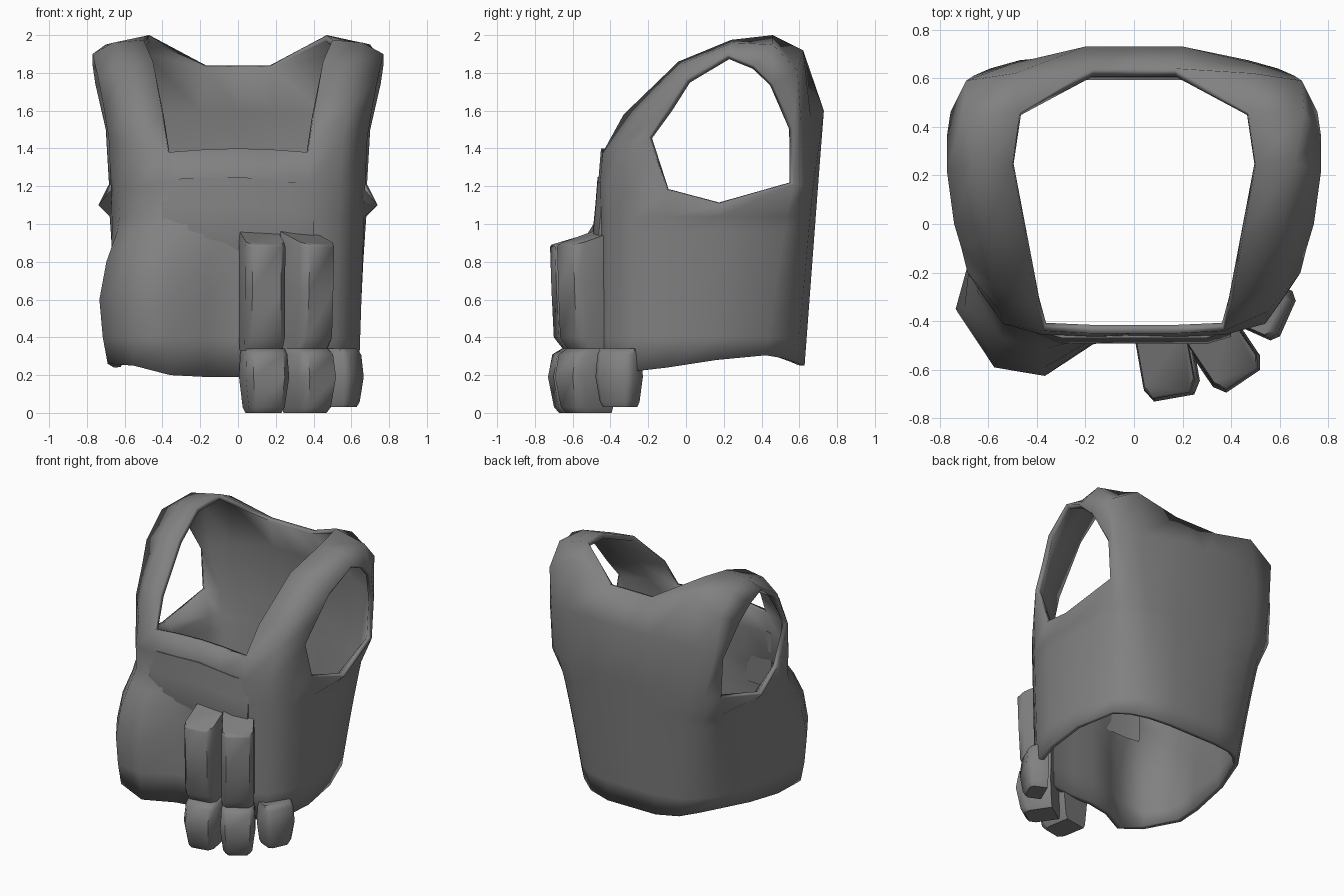
import bpy, math

if "Cube" in bpy.data.objects:
    bpy.data.objects.remove(bpy.data.objects["Cube"])

FABRIC = bpy.data.materials.new("dark_grey_fabric")
FABRIC.diffuse_color = (.22, .22, .22, 1)
FABRIC.use_nodes = True
FABRIC.node_tree.nodes["Principled BSDF"].inputs["Base Color"].default_value = FABRIC.diffuse_color

def make(name, verts, faces, angle=50):
    me = bpy.data.meshes.new(name)
    me.from_pydata(verts, [], faces)
    me.validate()
    me.materials.append(FABRIC)
    ob = bpy.data.objects.new(name, me)
    bpy.context.collection.objects.link(ob)
    bpy.ops.object.select_all(action='DESELECT')
    ob.select_set(True)
    bpy.context.view_layer.objects.active = ob
    bpy.ops.object.mode_set(mode='EDIT')
    bpy.ops.mesh.select_all(action='SELECT')
    bpy.ops.mesh.remove_doubles(threshold=0.0005)
    bpy.ops.object.mode_set(mode='OBJECT')
    bpy.ops.object.shade_smooth_by_angle(angle=math.radians(angle))
    return ob

def loft(name, rings):
    n = len(rings[0])
    verts = [p for r in rings for p in r]
    faces = [(i*n + j, i*n + (j+1) % n, (i+1)*n + (j+1) % n, (i+1)*n + j)
             for i in range(len(rings)-1) for j in range(n)]
    faces += [tuple(reversed(range(n))), tuple(range(len(verts)-n, len(verts)))]
    return make(name, verts, faces)

# Torso plan, front centre round to back centre (x, y), and its hem height
PLAN = [(0, -.46), (.17, -.465), (.37, -.455), (.53, -.41), (.62, -.28), (.66, -.1),
        (.68, .18), (.64, .5), (.58, .57), (.46, .605), (.2, .63), (0, .63)]
HEM = [.19, .19, .2, .21, .22, .24, .28, .305, .29, .265, .25, .25]
ARMPIT = [1.22, 1.22, 1.22, 1.2, 1.19, 1.18, 1.1, 1.21, 1.21, 1.2, 1.2, 1.2]
# The back corner rounds off towards the hem: column -> (dx, dy)
ROUND = {6: (-.03, -.02), 7: (-.08, -.08), 8: (-.1, -.06), 9: (-.09, -.015)}
# Neckline row, shoulder-blade row, and strap stations (inner, middle, outer)
CHEST = [(0, -.45, 1.4), (.17, -.45, 1.395), (.37, -.44, 1.38), (.55, -.36, 1.42), (.685, -.2, 1.46)]
BLADES = [(.70, .57, 1.5), (.66, .61, 1.53), (.5, .66, 1.57), (.2, .73, 1.6), (0, .73, 1.6)]
NAPE = [(.755, .46, 1.74), (.69, .59, 1.81), (.49, .62, 1.92), (.17, .64, 1.84), (0, .64, 1.84)]
STRAP = [[(.40, -.33, 1.58), (.58, -.25, 1.6), (.71, -.1, 1.61)],
         [(.45, -.04, 1.86), (.61, -.02, 1.85), (.74, 0, 1.77)],
         [(.5, .24, 1.975), (.66, .25, 1.96), (.77, .22, 1.9)],
         [(.47, .46, 2.0), (.7, .46, 1.95), (.77, .36, 1.84)]]
# Bulge of the big pouch moulded into the wearer's right side: column -> (dx, dy)
BULGE = {1: (0, -.03), 2: (0, -.17), 3: (.05, -.18), 4: (.12, -.07), 5: (.02, -.03)}
ROWS = [(None, .85), (.4, .95), (.6, 1), (.8, .8), (.96, .35), (1.04, 0)]

verts, faces = [], []

def half(s):
    def add(p):
        verts.append((s*p[0], p[1], p[2]))
        return len(verts) - 1
    def face(*f):
        faces.append(f if s > 0 else tuple(reversed(f)))
    def bridge(a, b):
        for i in range(len(a)-1):
            face(a[i], a[i+1], b[i+1], b[i])
    def point(c, z, k):
        x, y = PLAN[c]
        dx, dy = BULGE.get(c, (0, 0)) if s < 0 else (0, 0)
        rx, ry = ROUND.get(c, (0, 0))
        t = max(0, (1.2 - z)/.92)**.7
        back = .075*(z - .28) if y > .45 else 0
        return (x*(.96 + .05*z) + k*k*dx + t*rx, y + back + k*dy + t*ry, z)
    def hem(c):
        return HEM[c] + (.04 if s < 0 and c in (3, 4) else 0)
    rows = [[add(point(c, hem(c) if z is None else z, k)) for c in range(12)] for z, k in ROWS]
    top = []
    for c in range(12):
        x, y, z = point(c, ARMPIT[c], 0)
        top.append(add((x + {6: .055, 7: .03}.get(c, 0), y, z)))
    rows.append(top)
    for a, b in zip(rows, rows[1:]):
        bridge(a, b)
    chest = [add(p) for p in CHEST]
    blades = [add(p) for p in BLADES]
    nape = [add(p) for p in NAPE]
    bridge(top[:5], chest)
    face(top[4], top[5], chest[4])
    bridge(top[7:], blades)
    bridge(blades, nape)
    prev = chest[2:]
    for station in STRAP:
        cur = [add(p) for p in station]
        bridge(prev, cur)
        prev = cur
    bridge(prev, [nape[2], nape[1], nape[0]])
    face(nape[2], nape[3], prev[0])

half(1)
half(-1)
vest = make("vest_shell", verts, faces, 60)
sol = vest.modifiers.new("thickness", 'SOLIDIFY')
sol.thickness = .035
sol.offset = -1

# Shallow chest pocket under the neckline, fading into the torso below
PROFILE = [(-.435, 1.25), (-.468, 1.25), (-.48, 1.1), (-.492, .98), (-.45, .82)]
loft("chest_pocket", [[(x, y*k, z - d) for y, z in PROFILE]
                      for x, k, d in [(-.4, .94, .02), (-.3, 1, .01), (0, 1, 0), (.3, 1, .03), (.4, .94, .04)]])

# Pouches turned around the body: rows are (height, width scale, depth scale)
SECTION = [(-.5, 0), (-.5, .8), (-.36, 1), (.36, 1), (.5, .8), (.5, 0)]
def pouch(name, x, y, turn, w, d, rows, slope=0):
    a = math.radians(turn)
    rings = []
    for i, (z, kw, kd) in enumerate(rows):
        ring = []
        for u, v in SECTION:
            p, q = u*w*kw, v*d*kd
            lift = slope*(1 - v) if i == len(rows)-1 else 0
            ring.append((x + p*math.cos(a) + q*math.sin(a),
                         y + p*math.sin(a) - q*math.cos(a), z + lift))
        rings.append(ring)
    loft(name, rings)

TALL = [(.33, .95, .7), (.4, 1, .92), (.65, 1, .97), (.88, 1, 1), (.89, .95, .97)]
SMALL = [(.0, .75, .82), (.03, .88, .92), (.19, 1.06, 1.04), (.31, 1, .95), (.34, .95, .75)]
for i, (x, y, turn, w, d) in enumerate([(.11, -.46, 10, .215, .25), (.31, -.44, 34, .215, .24)]):
    pouch(f"magazine_pouch_{i+1}", x, y, turn, w, d, TALL, .07)
for i, (x, y, turn, w, d) in enumerate([(.12, -.46, 10, .22, .25), (.31, -.44, 34, .22, .24),
                                        (.5, -.33, 66, .21, .14)]):
    low = .03 if i == 2 else 0
    pouch(f"lower_pouch_{i+1}", x, y, turn, w, d,
          [(z + low*(j < 2), kw, kd) for j, (z, kw, kd) in enumerate(SMALL)])
